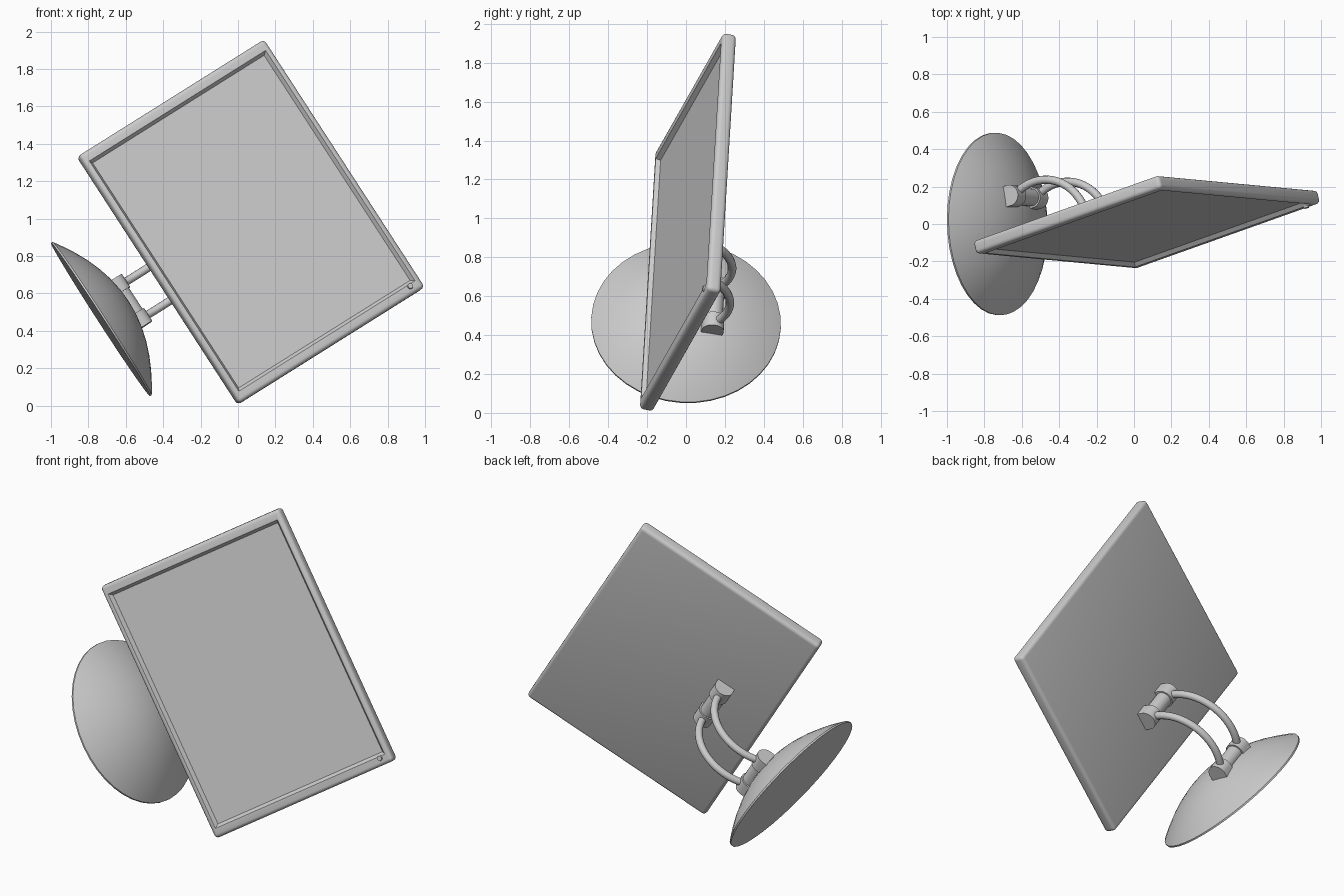
import bpy, bmesh, math
from mathutils import Matrix, Vector

if "Cube" in bpy.data.objects:
    bpy.data.objects.remove(bpy.data.objects["Cube"], do_unlink=True)

grey = bpy.data.materials.new("light_grey")
grey.use_nodes = True
COLOR = (0.6, 0.6, 0.6, 1)
grey.diffuse_color = COLOR
grey.node_tree.nodes["Principled BSDF"].inputs["Base Color"].default_value = COLOR

# Overall pose: the monitor lies tipped over, frame origin under the foot
axis_x = Vector((0.5435, -0.051, -0.8376)).normalized()
axis_z = Vector((0.842, 0.031, 0.538))
axis_z = (axis_z - axis_x * axis_z.dot(axis_x)).normalized()
axis_y = axis_z.cross(axis_x)
POSE = Matrix.Translation((-0.735, 0, 0.46)) @ Matrix((axis_x, axis_y, axis_z)).transposed().to_4x4()


def place(y, z, degrees):
    """Local frame in the upright model, turned about the width axis."""
    return Matrix.Translation((0, y, z)) @ Matrix.Rotation(math.radians(degrees), 4, "X")


def finish(name, bm, frame=Matrix(), angle=35):
    bmesh.ops.recalc_face_normals(bm, faces=bm.faces)
    mesh = bpy.data.meshes.new(name)
    bm.to_mesh(mesh)
    bm.free()
    mesh.transform(POSE @ frame)
    mesh.materials.append(grey)
    obj = bpy.data.objects.new(name, mesh)
    bpy.context.collection.objects.link(obj)
    bpy.ops.object.select_all(action="DESELECT")
    obj.select_set(True)
    bpy.context.view_layer.objects.active = obj
    bpy.ops.object.shade_smooth_by_angle(angle=math.radians(angle))
    return obj


def prism(bm, profile, x0, x1):
    """Extrude a (y, z) profile along the width axis."""
    face = bm.faces.new([bm.verts.new((x0, y, z)) for y, z in profile])
    new = bmesh.ops.extrude_face_region(bm, geom=[face])["geom"]
    bmesh.ops.translate(bm, vec=(x1 - x0, 0, 0),
                        verts=[v for v in new if isinstance(v, bmesh.types.BMVert)])


def arc(radius, start, end, steps, cy=0, cz=0):
    angles = [math.radians(start + (end - start) * i / steps) for i in range(steps + 1)]
    return [(cy + radius * math.cos(a), cz + radius * math.sin(a)) for a in angles]


# Domed foot with a thin rim and flat underside
R, H = 0.488, 0.18
bm = bmesh.new()
rings = [(R, 0), (R, 0.01)] + [(R * k, 0.01 + (H - 0.01) * (1 - k * k))
                               for k in (0.97, 0.88, 0.76, 0.62, 0.47, 0.32, 0.16)]
profile = [(0, 0)] + rings + [(0, H)]
verts = [bm.verts.new((r, 0, z)) for r, z in profile]
edges = [bm.edges.new(pair) for pair in zip(verts, verts[1:])]
bmesh.ops.spin(bm, geom=verts + edges, cent=(0, 0, 0), axis=(0, 0, 1),
               angle=math.tau, steps=40, use_duplicate=False)
bmesh.ops.remove_doubles(bm, verts=bm.verts, dist=0.0005)
finish("foot", bm)

# Screen housing with rounded edges and recessed panel
SCREEN = place(-0.02, 0.957, -15)
HW, HT, HH = 0.79, 0.037, 0.612
bm = bmesh.new()
bmesh.ops.create_cube(bm, size=2, matrix=Matrix.Diagonal((HW, HT, HH, 1)))
bmesh.ops.bevel(bm, geom=bm.edges[:], offset=0.022, segments=4, profile=0.5, affect="EDGES")
front = min(bm.faces, key=lambda f: f.calc_center_median().y)
for side, top, depth in ((0.055, 0.031, 0), (0.072, 0.047, 0.022)):
    bmesh.ops.inset_region(bm, faces=[front], thickness=0.005)
    for v in front.verts:
        v.co = (math.copysign(HW - side, v.co.x), -HT + depth, math.copysign(HH - top, v.co.z))
finish("screen_housing", bm, SCREEN)

# Power button
bm = bmesh.new()
bmesh.ops.create_cone(bm, cap_ends=True, segments=12, radius1=0.018, radius2=0.014, depth=0.012,
                      matrix=Matrix.Translation((HW - 0.045, -HT - 0.002, HH - 0.07))
                      @ Matrix.Rotation(math.pi / 2, 4, "X"))
finish("power_button", bm, SCREEN)

# Hinges: round barrel between two half-round brackets
hinges = {"foot": place(0.14, 0.177, -12),
          "screen": SCREEN @ place(HT + 0.035, -0.293, -90)}
for where, frame in hinges.items():
    bm = bmesh.new()
    prism(bm, arc(0.047, 0, 345, 23), -0.075, 0.075)
    finish(where + "_hinge_barrel", bm, frame)
    for side, sign in (("left", 1), ("right", -1)):
        bm = bmesh.new()
        prism(bm, arc(0.056, 0, 180, 14) + [(-0.056, -0.037), (0.056, -0.037)],
              sign * 0.068, sign * 0.15)
        finish(f"{where}_hinge_bracket_{side}", bm, frame)

# Two curved arms joining the hinges
for side, x in (("left", 0.106), ("right", -0.106)):
    bm = bmesh.new()
    path = arc(0.28, -44, 78, 20, cy=-0.06, cz=0.375)
    loops = []
    for y, z in path:
        out = Vector((0, y + 0.06, z - 0.375)).normalized()
        loops.append([bm.verts.new(Vector((x, y, z)) + 0.022 * (out * math.cos(a) + Vector((math.sin(a), 0, 0))))
                      for a in (math.tau * i / 12 for i in range(12))])
    for lower, upper in zip(loops, loops[1:]):
        for i in range(12):
            j = (i + 1) % 12
            bm.faces.new((lower[i], lower[j], upper[j], upper[i]))
    bm.faces.new(loops[0])
    bm.faces.new(loops[-1])
    finish("arm_" + side, bm)
